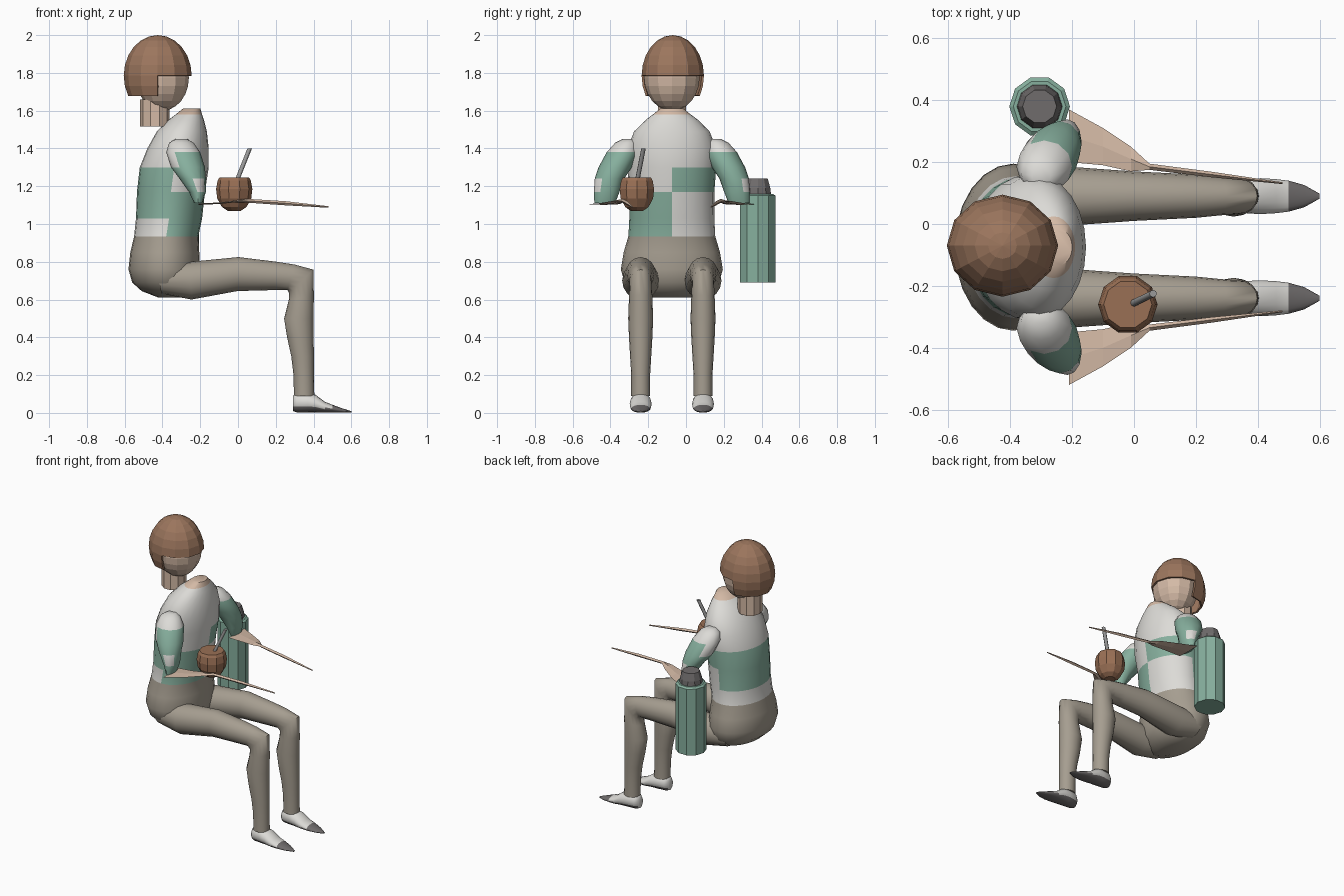
import bpy, bmesh
from math import sin, cos, radians, tau
from mathutils import Vector

if "Cube" in bpy.data.objects:
    bpy.data.objects.remove(bpy.data.objects["Cube"])

MID = -0.075   # plane of symmetry of the seated figure


def material(name, rgb):
    m = bpy.data.materials.new(name)
    m.use_nodes = True
    m.diffuse_color = (*rgb, 1)
    m.node_tree.nodes["Principled BSDF"].inputs["Base Color"].default_value = (*rgb, 1)
    return m


HAIR = material("hair brown", (.33, .18, .11))
SKIN = material("skin", (.66, .49, .38))
WHITE = material("off white", (.72, .71, .68))
GREEN = material("sage green", (.24, .43, .34))
PANTS = material("taupe cloth", (.38, .34, .28))
DARK = material("dark grey", (.16, .15, .15))
GOURD = material("gourd brown", (.32, .16, .09))
METAL = material("metal grey", (.32, .32, .32))


def finish(name, bm, mats, rule=None, smooth=None):
    bmesh.ops.recalc_face_normals(bm, faces=bm.faces)
    if rule:
        for f in bm.faces:
            f.material_index = mats.index(rule(f.calc_center_median()))
    me = bpy.data.meshes.new(name)
    bm.to_mesh(me)
    bm.free()
    ob = bpy.data.objects.new(name, me)
    bpy.context.collection.objects.link(ob)
    for m in mats:
        me.materials.append(m)
    if smooth:
        bpy.ops.object.select_all(action='DESELECT')
        ob.select_set(True)
        bpy.context.view_layer.objects.active = ob
        bpy.ops.object.shade_smooth_by_angle(angle=radians(smooth))
    return ob


def loft(name, rings, seg, mats, rule=None, smooth=None):
    """Rings are (x, y, z, tilt, radius along tilt, radius along y)."""
    bm = bmesh.new()
    loops = []
    for x, y, z, tilt, ra, rb in rings:
        u = Vector((cos(radians(tilt)), 0, sin(radians(tilt))))
        loops.append([bm.verts.new(Vector((x, y, z)) + u * ra * cos(tau * i / seg)
                                   + Vector((0, rb * sin(tau * i / seg), 0)))
                      for i in range(seg)])
    for a, b in zip(loops, loops[1:]):
        for i in range(seg):
            j = (i + 1) % seg
            bm.faces.new((a[i], a[j], b[j], b[i]))
    bm.faces.new(loops[0])
    bm.faces.new(loops[-1])
    return finish(name, bm, mats, rule, smooth)


def lathe(name, x, y, profile, seg, mat, smooth=None):
    return loft(name, [(x, y, z, 0, r, r) for z, r in profile], seg, [mat], None, smooth)


def ellipsoid(name, centre, radii, mat, keep=None):
    bm = bmesh.new()
    bmesh.ops.create_uvsphere(bm, u_segments=12, v_segments=12, radius=1)
    for v in bm.verts:
        v.co = Vector([c + r * k for c, r, k in zip(centre, radii, v.co)])
    if keep:
        out = [f for f in bm.faces if not keep(f.calc_center_median())]
        bmesh.ops.delete(bm, geom=out, context='FACES')
    return finish(name, bm, [mat])


# Torso with colour-blocked shirt, bare collar and seat of the trousers
def torso_colour(c):
    if c.z > 1.575:
        return SKIN
    if c.z < .935:
        return PANTS
    if c.x < -.365:
        low, high = 1.03, 1.30
    elif c.y < MID:
        low, high = .935, 1.17
    else:
        low, high = 1.17, 1.30
    return GREEN if low < c.z < high else WHITE


# back x, front x, z, half width
TORSO = [(-.42, -.30, .61, .12), (-.51, -.25, .645, .20), (-.56, -.21, .69, .25),
         (-.58, -.20, .76, .27), (-.57, -.205, .85, .255), (-.55, -.21, .935, .23),
         (-.54, -.19, 1.03, .225), (-.535, -.175, 1.17, .225), (-.52, -.155, 1.30, .235),
         (-.48, -.155, 1.40, .235), (-.43, -.165, 1.49, .20), (-.37, -.18, 1.55, .14),
         (-.33, -.19, 1.58, .10), (-.29, -.20, 1.612, .06)]
loft("torso", [((a + b) / 2, MID, z, 0, (b - a) / 2, w) for a, b, z, w in TORSO],
     24, [SKIN, PANTS, GREEN, WHITE], torso_colour, 50)

# Neck, head and hair cap reaching lower at the back
lathe("neck", -.44, MID, [(1.515, .078), (1.66, .078)], 10, SKIN)
ellipsoid("head", (-.40, MID, 1.775), (.14, .147, .175), SKIN)
hair = ellipsoid("hair", (-.425, -.07, 1.785), (.18, .165, .215), HAIR,
                 lambda c: c.z > 1.785 or (c.x < -.46 and c.z > 1.68))
shell = hair.modifiers.new("thickness", 'SOLIDIFY')
shell.thickness = .012

# x, z, tilt, radius along tilt, radius along y
LEG = [(-.42, .71, 100, .08, .08), (-.25, .70, 92, .10, .098), (0, .735, 88, .09, .08),
       (.2, .725, 85, .075, .07), (.28, .718, 75, .07, .062), (.335, .695, 45, .09, .058),
       (.335, .61, 12, .068, .062), (.322, .5, 0, .078, .066), (.33, .4, 0, .07, .062),
       (.342, .3, 0, .06, .056), (.348, .2, 0, .054, .05), (.35, .09, 0, .054, .05)]
SHOE = [(.29, .05, 90, .04, .03), (.31, .055, 90, .052, .046), (.37, .055, 90, .053, .056),
        (.41, .049, 90, .047, .058), (.46, .03, 90, .029, .055), (.50, .022, 90, .021, .05),
        (.55, .013, 90, .012, .036), (.60, .005, 90, .004, .008)]
# x, distance from the middle, z, radius along x, radius along y
ARM = [(-.30, .23, 1.45, .03, .03), (-.30, .24, 1.43, .065, .06), (-.29, .26, 1.38, .09, .085),
       (-.265, .30, 1.30, .09, .088), (-.24, .33, 1.24, .07, .078),
       (-.215, .345, 1.17, .045, .068), (-.21, .355, 1.11, .022, .055)]
# x, distance from the middle, z, half thickness, half width
FOREARM = [(-.21, .36, 1.105, .004, .085), (-.10, .325, 1.11, .004, .06),
           (-.01, .285, 1.12, .005, .04), (.05, .26, 1.123, .01, .01),
           (.25, .235, 1.11, .011, .009), (.48, .207, 1.09, .004, .003)]


def shoe_colour(c):
    return DARK if c.z < .03 or c.x > .5 else WHITE


def sleeve_colour(c):
    if c.z > 1.385 or (c.z > 1.3 and c.x < -.31):
        return WHITE
    outer = abs(c.y - MID) > .38
    return WHITE if outer and 1.17 < c.z < 1.25 and c.x > -.24 else GREEN


# Limbs, repeated on both sides of the figure
for side, word in ((-1, "near"), (1, "far")):
    y = MID + side * .165
    loft(word + "_leg", [(x, y, z, t, a, b) for x, z, t, a, b in LEG], 16, [PANTS], None, 60)
    loft(word + "_shoe", [(x, y, z, t, a, b) for x, z, t, a, b in SHOE],
         16, [DARK, WHITE], shoe_colour, 60)
    loft(word + "_sleeve", [(x, MID + side * o, z, 0, a, b) for x, o, z, a, b in ARM],
         12, [WHITE, GREEN], sleeve_colour, 50)
    loft(word + "_forearm", [(x, MID + side * o, z, 90, a, b) for x, o, z, a, b in FOREARM],
         4, [SKIN])

# Gourd cup with a metal straw
lathe("gourd_cup", -.02, -.26, [(1.07, .035), (1.09, .065), (1.135, .09), (1.185, .096),
                                (1.23, .088), (1.247, .078)], 10, GOURD)
loft("straw", [(-.01, -.26, 1.22, 0, .012, .012), (.062, -.225, 1.40, 0, .012, .012)],
     8, [METAL], None, 50)

# Flask with a tapered cap
lathe("flask_body", -.305, .38, [(.69, .098), (1.15, .098), (1.16, .085)], 10, GREEN)
lathe("flask_cap", -.305, .38, [(1.155, .074), (1.19, .07), (1.24, .055)], 10, DARK)
